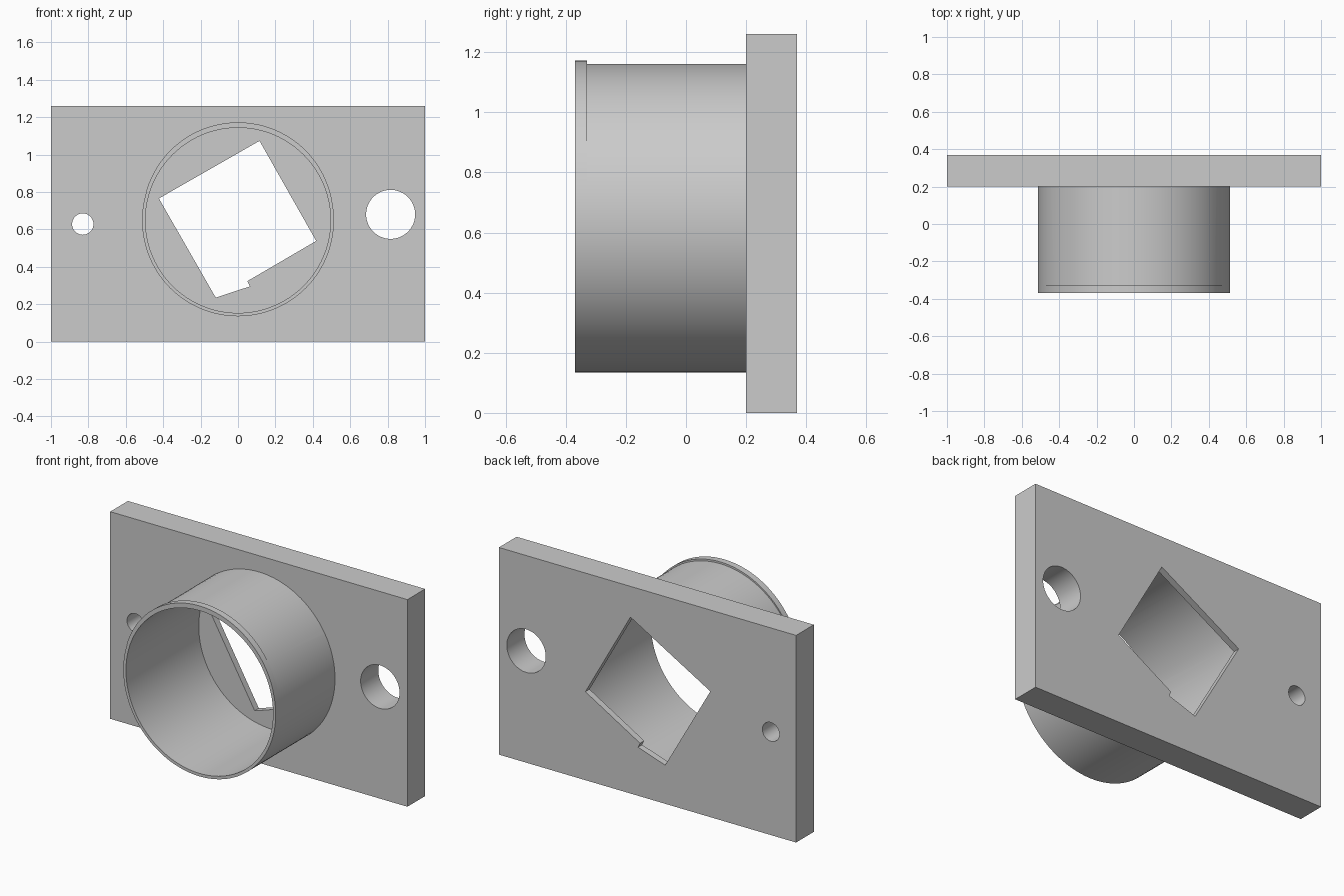
import bpy, bmesh
from math import sin, cos, pi, radians

cube = bpy.data.objects.get("Cube")
if cube:
    bpy.data.objects.remove(cube)

grey = bpy.data.materials.new("plain grey")
grey.use_nodes = True
colour = (0.6, 0.6, 0.6, 1)
grey.diffuse_color = colour
grey.node_tree.nodes["Principled BSDF"].inputs["Base Color"].default_value = colour


def prism(name, outline, front, back):
    """Solid from an (x, z) outline, running along y."""
    bm = bmesh.new()
    face = bm.faces.new([bm.verts.new((x, front, z)) for x, z in outline])
    grown = bmesh.ops.extrude_face_region(bm, geom=[face])["geom"]
    moved = [v for v in grown if isinstance(v, bmesh.types.BMVert)]
    bmesh.ops.translate(bm, verts=moved, vec=(0, back - front, 0))
    bmesh.ops.recalc_face_normals(bm, faces=bm.faces)
    mesh = bpy.data.meshes.new(name)
    bm.to_mesh(mesh)
    bm.free()
    mesh.materials.append(grey)
    obj = bpy.data.objects.new(name, mesh)
    bpy.context.collection.objects.link(obj)
    return obj


def arc(x, z, r, start=0.0, end=2 * pi, n=96):
    full = abs(end - start - 2 * pi) < 0.001
    steps = n if full else n - 1
    return [(x + r * cos(start + (end - start) * i / steps),
             z + r * sin(start + (end - start) * i / steps)) for i in range(n)]


def combine(target, tool, operation):
    mod = target.modifiers.new(tool.name, 'BOOLEAN')
    mod.operation = operation
    mod.solver = 'EXACT'
    mod.object = tool
    bpy.context.view_layer.objects.active = target
    bpy.ops.object.modifier_apply(modifier=mod.name)
    bpy.data.objects.remove(tool)


FRONT, STEP, FLOOR, BACK = -0.37, 0.20, 0.33, 0.37
MID = 0.648

# Mounting plate with the round collar and its raised upper lip
bracket = prism("mounting_plate_with_collar",
                [(-1, 0), (1, 0), (1, 1.26), (-1, 1.26)], STEP, BACK)
combine(bracket, prism("collar", arc(0, MID, 0.513), FRONT, STEP + 0.05), 'UNION')
lip = arc(0, 0.661, 0.511, radians(12), radians(164), 64)
combine(bracket, prism("collar_lip", lip, FRONT, -0.33), 'UNION')

# Bore stops short of the back, leaving a thin web
combine(bracket, prism("bore", arc(0, MID, 0.495), FRONT - 0.1, FLOOR), 'DIFFERENCE')

# Tilted square window with a small step on its lower edge
window = [(0.115, 1.073), (-0.423, 0.765), (-0.119, 0.235),
          (0.064, 0.295), (0.05, 0.323), (0.418, 0.538)]
combine(bracket, prism("window", window, FLOOR - 0.1, BACK + 0.1), 'DIFFERENCE')

# Small and large bolt holes
for name, x, z, r in (("small_hole", -0.83, 0.628, 0.057),
                      ("large_hole", 0.816, 0.68, 0.131)):
    combine(bracket, prism(name, arc(x, z, r, n=64), STEP - 0.1, BACK + 0.1), 'DIFFERENCE')

# Smooth round walls, crisp edges
bpy.ops.object.select_all(action='DESELECT')
bracket.select_set(True)
bpy.context.view_layer.objects.active = bracket
bpy.ops.object.shade_smooth_by_angle(angle=radians(30))
